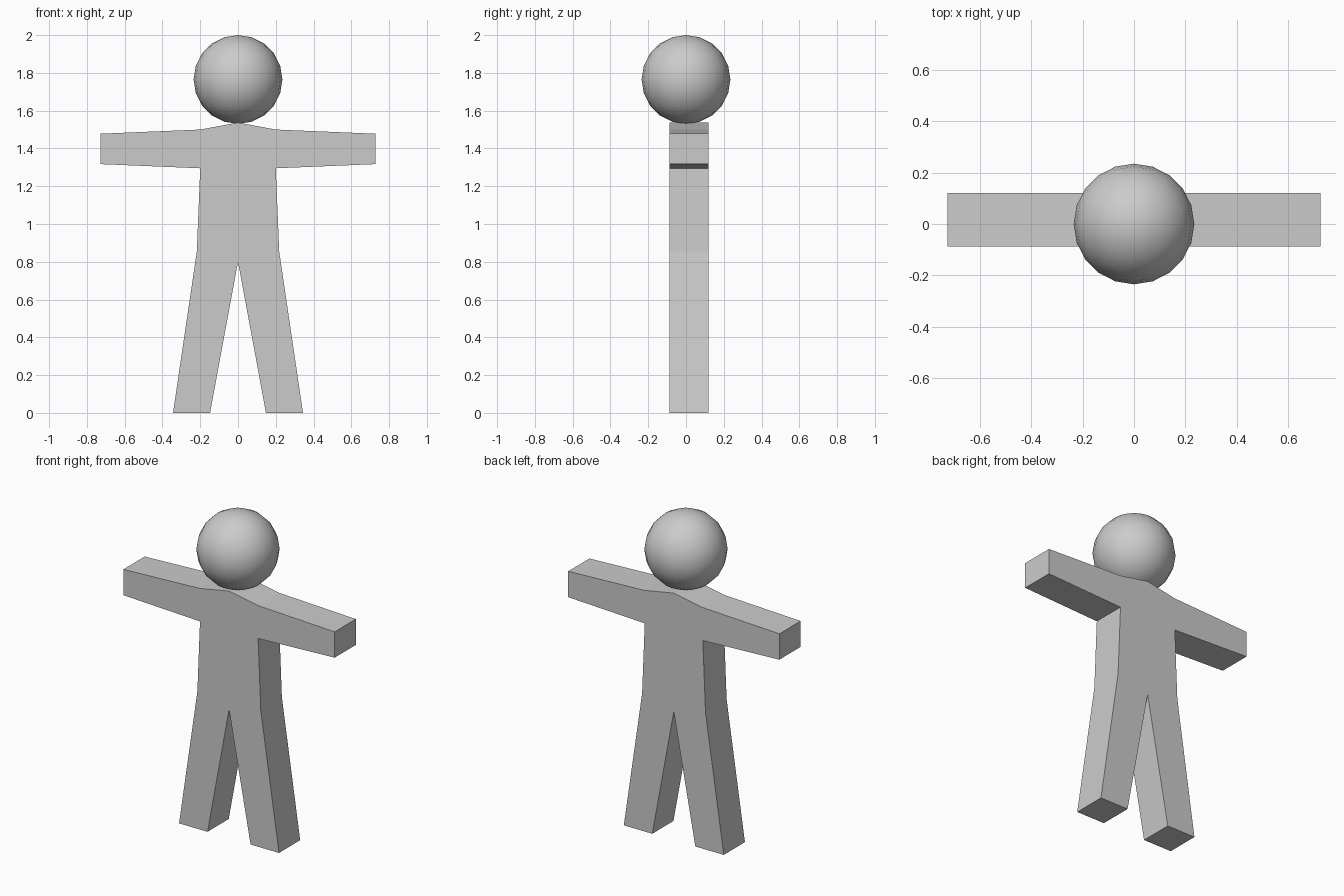
import bpy, bmesh

if "Cube" in bpy.data.objects:
    bpy.data.objects.remove(bpy.data.objects["Cube"])

Y_FRONT, Y_BACK = -0.088, 0.12

# Body: right half of the outline (x, z), mirrored and extruded in depth
half = [(0, 1.537), (0.2, 1.5), (0.727, 1.478), (0.727, 1.317), (0.2, 1.295),
        (0.218, 0.855), (0.344, 0), (0.148, 0), (0, 0.8)]
outline = half + [(-x, z) for x, z in reversed(half[1:-1])]

bm = bmesh.new()
face = bm.faces.new([bm.verts.new((x, Y_FRONT, z)) for x, z in outline])
extruded = bmesh.ops.extrude_face_region(bm, geom=[face])["geom"]
moved = [v for v in extruded if isinstance(v, bmesh.types.BMVert)]
bmesh.ops.translate(bm, verts=moved, vec=(0, Y_BACK - Y_FRONT, 0))
bmesh.ops.recalc_face_normals(bm, faces=bm.faces[:])
mesh = bpy.data.meshes.new("body")
bm.to_mesh(mesh)
bm.free()
body = bpy.data.objects.new("body", mesh)
bpy.context.collection.objects.link(body)

# Head: smooth ball resting on the neck point
bpy.ops.mesh.primitive_uv_sphere_add(segments=20, ring_count=10, radius=0.235,
                                     location=(0, 0, 1.765))
head = bpy.context.object
head.name = "head"
bpy.ops.object.shade_smooth()
